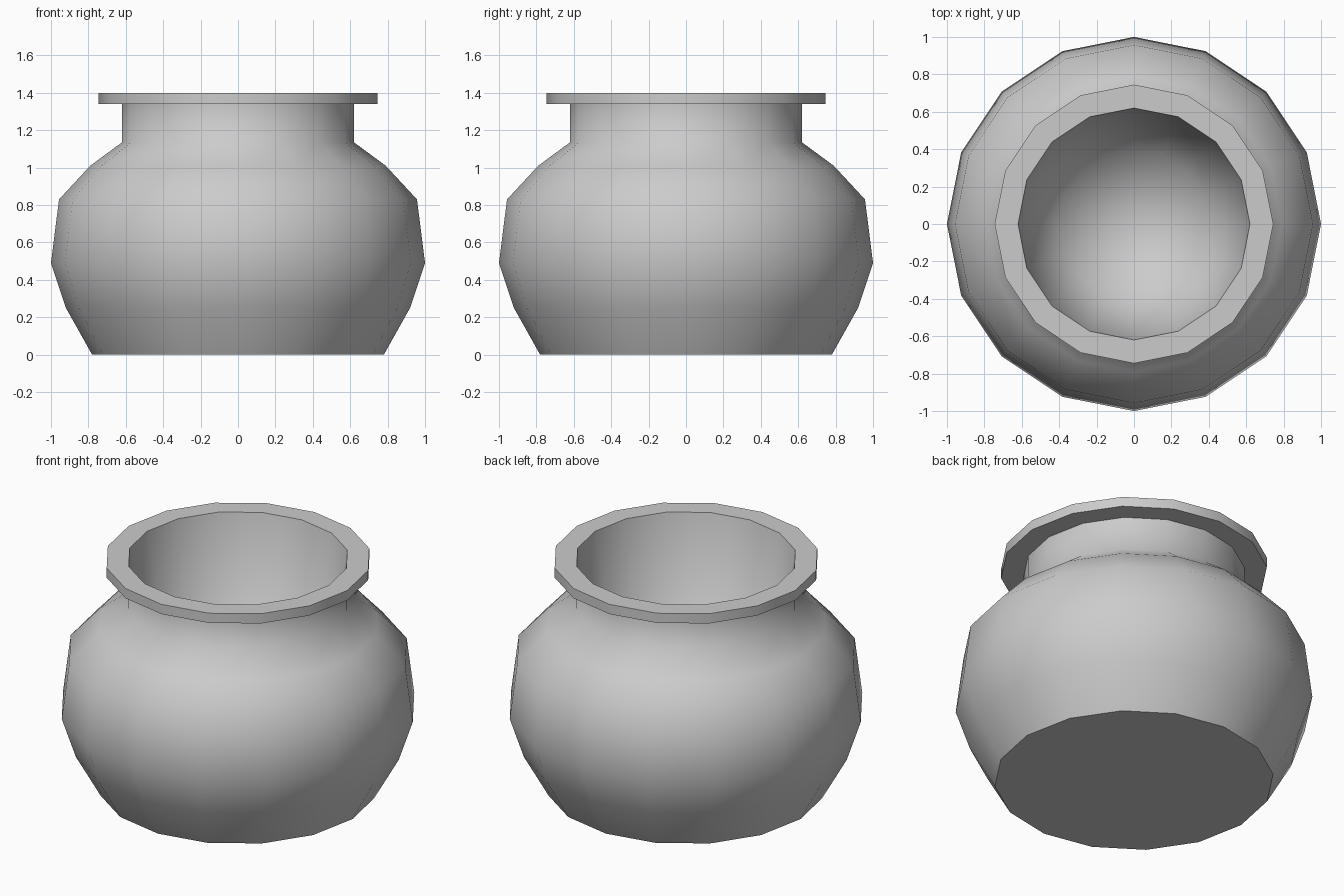
import bpy
import bmesh
from math import cos, sin, pi, radians

SIDES = 16

cube = bpy.data.objects.get("Cube")
if cube:
    bpy.data.objects.remove(cube, do_unlink=True)

grey = bpy.data.materials.new("plain grey")
grey.use_nodes = True
grey.diffuse_color = (0.6, 0.6, 0.6, 1)
grey.node_tree.nodes["Principled BSDF"].inputs["Base Color"].default_value = (0.6, 0.6, 0.6, 1)


def lathe(name, profile, smooth_angle):
    """Spin (radius, height) points about z; radius 0 becomes a single centre point."""
    bm = bmesh.new()
    rings = []
    for r, z in profile:
        count = SIDES if r else 1
        rings.append([bm.verts.new((r * cos(2 * pi * i / SIDES), r * sin(2 * pi * i / SIDES), z))
                      for i in range(count)])
    for a, b in zip(rings, rings[1:]):
        for i in range(SIDES):
            j = (i + 1) % SIDES
            corners = [a[i % len(a)], a[j % len(a)], b[j % len(b)], b[i % len(b)]]
            bm.faces.new(list(dict.fromkeys(corners)))
    mesh = bpy.data.meshes.new(name)
    bm.to_mesh(mesh)
    bm.free()
    mesh.materials.append(grey)
    obj = bpy.data.objects.new(name, mesh)
    bpy.context.collection.objects.link(obj)
    bpy.ops.object.select_all(action='DESELECT')
    obj.select_set(True)
    bpy.context.view_layer.objects.active = obj
    bpy.ops.object.shade_smooth_by_angle(angle=radians(smooth_angle))
    return obj


# Round belly with flat base and short straight neck
lathe("pot_body", [(0, 0), (0.78, 0), (0.92, 0.25), (1, 0.49), (0.957, 0.83),
                   (0.79, 1.01), (0.62, 1.135), (0.62, 1.34)], 58)

# Flat flange around the mouth
lathe("pot_rim", [(0.62, 1.34), (0.745, 1.34), (0.745, 1.4), (0.62, 1.4)], 58)

# Tapering hollow, softly shaded into its floor
lathe("pot_hollow", [(0.62, 1.4), (0.4, 0.2), (0, 0.2)], 120)
